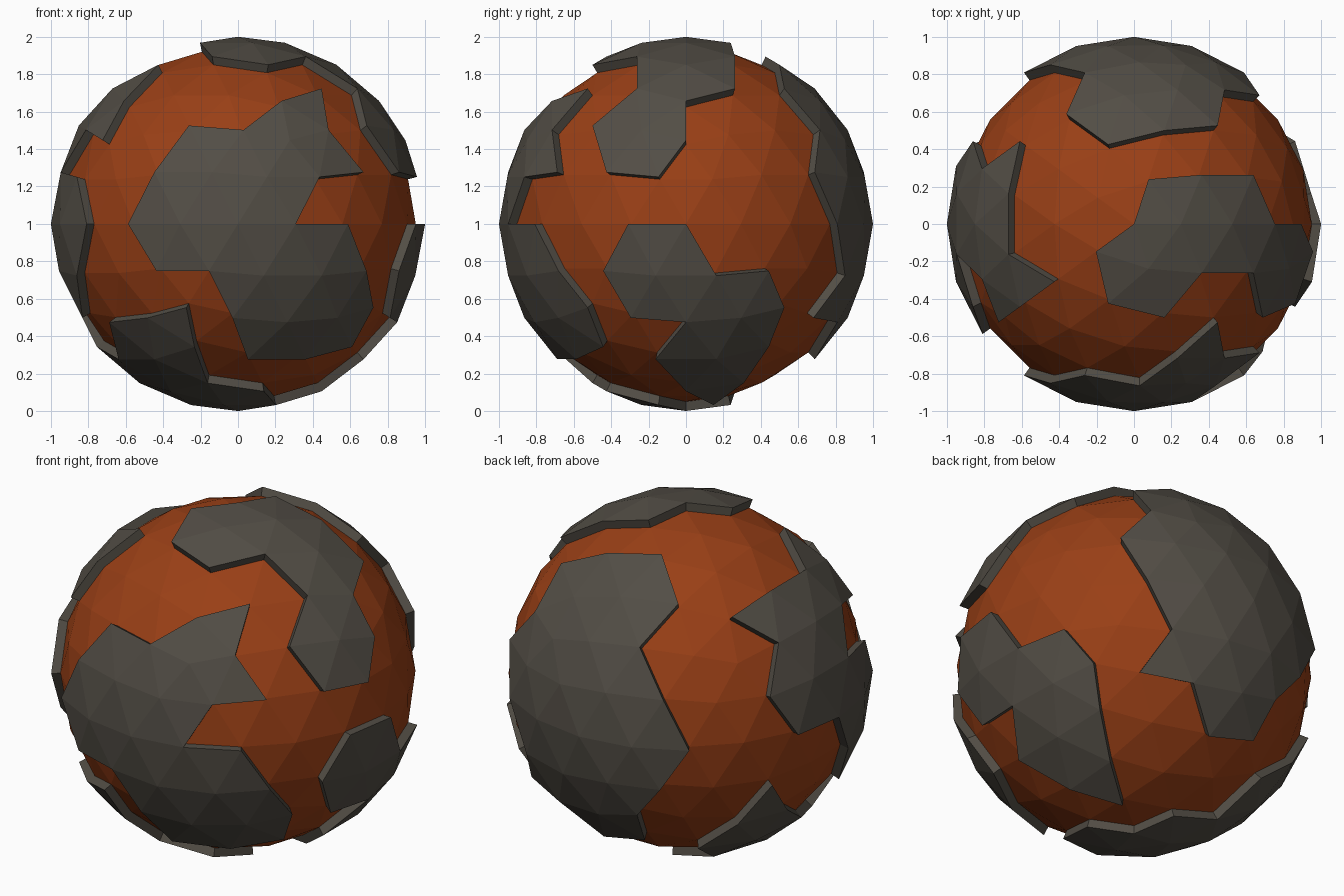
import bpy, bmesh
from mathutils import Vector

if "Cube" in bpy.data.objects:
    bpy.data.objects.remove(bpy.data.objects["Cube"])

CORE_R, PLATE_IN, PLATE_OUT = 0.95, 0.935, 1.0
CENTRE = Vector((0, 0, 1))


def material(name, rgb):
    m = bpy.data.materials.new(name)
    m.diffuse_color = (*rgb, 1)
    m.use_nodes = True
    m.node_tree.nodes["Principled BSDF"].inputs["Base Color"].default_value = m.diffuse_color
    return m


def finish(bm, name, mat):
    bmesh.ops.recalc_face_normals(bm, faces=bm.faces)
    bmesh.ops.translate(bm, verts=bm.verts, vec=CENTRE)
    me = bpy.data.meshes.new(name)
    bm.to_mesh(me)
    bm.free()
    me.materials.append(mat)
    bpy.context.collection.objects.link(bpy.data.objects.new(name, me))


def inside(u, v, poly):
    hit = False
    for (x1, y1), (x2, y2) in zip(poly, poly[1:] + poly[:1]):
        if (y1 > v) != (y2 > v) and u < x1 + (v - y1) * (x2 - x1) / (y2 - y1):
            hit = not hit
    return hit


def plate(name, axis, side, poly, mat):
    """Keep the sphere facets inside an outline seen along one axis, then thicken them radially."""
    a, b = [i for i in range(3) if i != axis]
    bm = bmesh.new()
    bmesh.ops.create_icosphere(bm, subdivisions=3, radius=1)
    drop = []
    for f in bm.faces:
        c = f.calc_center_median()
        if c[axis] * side < 0 or not inside(c[a], c[b], poly):
            drop.append(f)
    bmesh.ops.delete(bm, geom=drop, context='FACES')
    inner = list(bm.verts)
    bmesh.ops.extrude_face_region(bm, geom=list(bm.faces), use_keep_orig=True)
    keep = set(inner)
    for v in bm.verts:
        v.co = v.co.normalized() * (PLATE_IN if v in keep else PLATE_OUT)
    finish(bm, name, mat)


orange = material("glowing_core", (0.32, 0.05, 0.008))
rock = material("dark_rock", (0.085, 0.075, 0.06))

# molten core
core = bmesh.new()
bmesh.ops.create_icosphere(core, subdivisions=3, radius=CORE_R)
finish(core, "core", orange)

# crust plates: outline (x,z), (y,z) or (x,y) relative to the centre
plate("front_plate", 1, -1, [
    (-.59, 0), (-.44, .26), (-.26, .526), (.03, .503), (.23, .655), (.44, .72), (.475, .5),
    (.66, .28), (.44, .26), (.31, 0), (.59, 0), (.67, -.26), (.72, -.44), (.61, -.657),
    (.37, -.72), (.05, -.72), (-.02, -.50), (-.15, -.25), (-.44, -.25)], rock)
plate("back_plate", 1, 1, [
    (.447, .723), (.16, .85), (-.138, .894), (-.362, .723), (-.263, .526), (-.447, .276),
    (-.588, 0), (-.436, -.25), (-.276, -.447), (-.233, -.657), (.053, -.723), (.263, -.526),
    (.532, -.502), (.447, -.276), (.588, 0), (.671, .276), (.484, .502)], rock)
plate("right_plate", 0, 1, [
    (-.31, 0), (0, 0), (.147, -.25), (.425, -.276), (.526, -.447), (.443, -.657),
    (.309, -.85), (.147, -.968), (0, -.894), (-.16, -.723), (0, -.526), (-.295, -.502),
    (-.425, -.276)], rock)
plate("left_plate", 0, -1, [
    (.443, .657), (.16, .723), (-.16, .723), (-.309, .851), (-.443, .657), (-.526, .447),
    (-.295, .502), (-.147, .25), (-.425, .276), (-.588, 0), (-.425, -.276), (-.239, -.502),
    (-.147, -.25), (0, 0), (.309, 0), (.425, .276), (.295, .502)], rock)
plate("top_plate", 2, 1, [
    (0, 0), (.08, .24), (.36, .263), (.64, .263), (.753, 0), (.894, 0), (.957, -.147),
    (.862, -.425), (.688, -.5), (.64, -.263), (.36, -.263), (.16, -.5), (-.138, -.425),
    (-.203, -.147)], rock)
plate("bottom_plate", 2, -1, [
    (.138, -.425), (.203, -.147), (0, 0), (-.078, .239), (-.362, .263), (-.447, .526),
    (-.688, .5), (-.862, .425), (-.831, .239), (-.753, 0), (-.638, -.263), (-.688, -.5),
    (-.484, -.717), (-.276, -.851), (-.233, -.717), (-.16, -.5)], rock)
